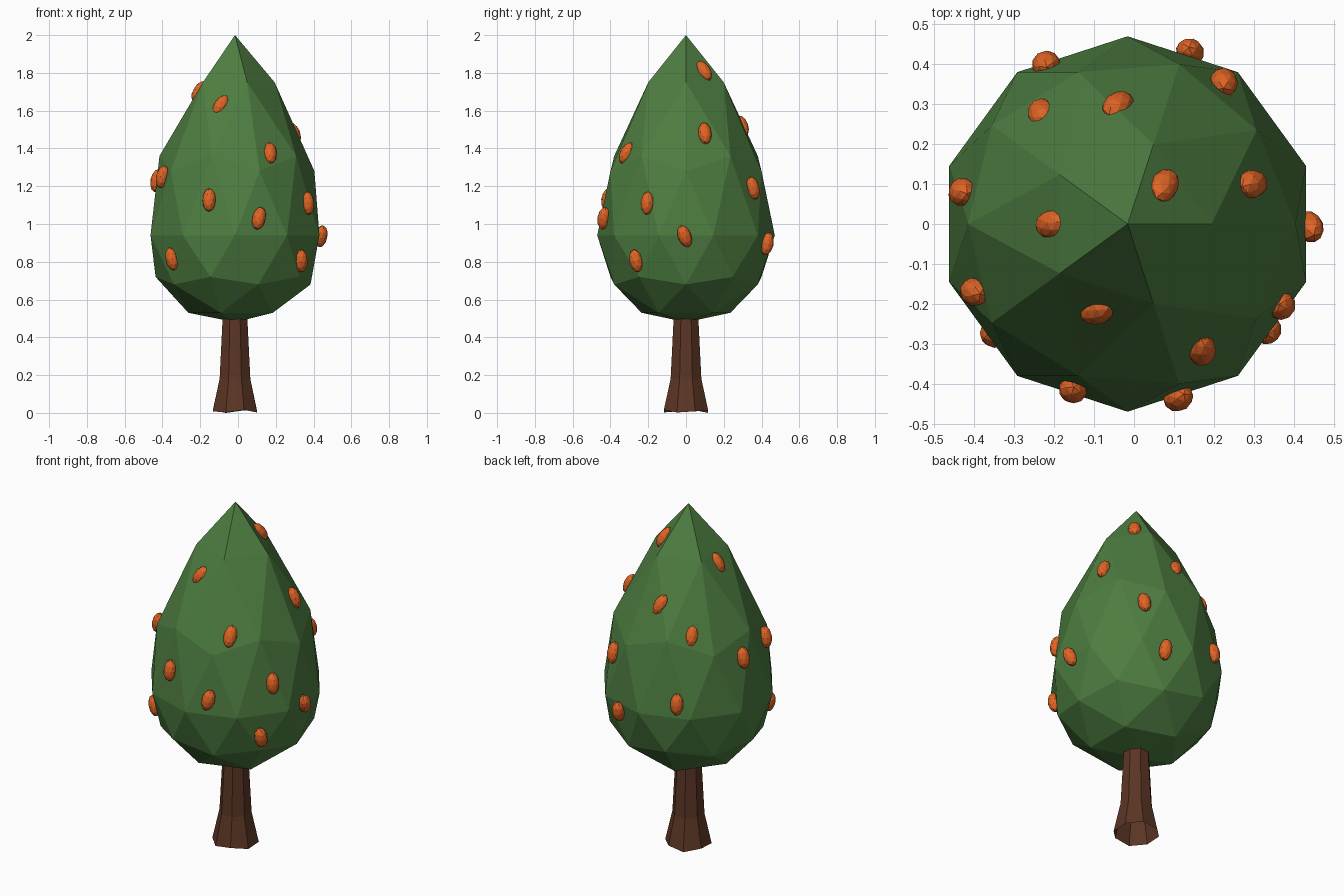
import bpy, bmesh, math
from mathutils import Vector, Matrix
from mathutils.bvhtree import BVHTree

if "Cube" in bpy.data.objects:
    bpy.data.objects.remove(bpy.data.objects["Cube"])

CX = -0.016  # tree axis


def material(name, rgb):
    m = bpy.data.materials.new(name)
    m.diffuse_color = (*rgb, 1)
    m.use_nodes = True
    m.node_tree.nodes["Principled BSDF"].inputs["Base Color"].default_value = m.diffuse_color
    return m


def add_object(name, bm, mat):
    me = bpy.data.meshes.new(name)
    bm.to_mesh(me)
    me.materials.append(mat)
    ob = bpy.data.objects.new(name, me)
    bpy.context.collection.objects.link(ob)
    return ob


leaf_green = material("leaf green", (0.075, 0.205, 0.052))
bark_brown = material("bark brown", (0.105, 0.036, 0.018))
fruit_orange = material("fruit orange", (0.74, 0.127, 0.018))

# Foliage: low-poly sphere whose rings are stretched into a teardrop
RINGS = [(-1, 0.48, 1), (-0.851, 0.53, 1), (-0.526, 0.68, 1), (-0.447, 0.72, 1),
         (0, 0.94, 1), (0.447, 1.28, 1), (0.526, 1.36, 1), (0.851, 1.75, 0.85), (1, 2.0, 1)]
crown = bmesh.new()
bmesh.ops.create_icosphere(crown, subdivisions=2, radius=1)
for v in crown.verts:
    _, z, k = min(RINGS, key=lambda r: abs(r[0] - v.co.z))
    v.co = Vector((v.co.x * 0.47 * k + CX, v.co.y * 0.47 * k, z))
crown.normal_update()
surface = BVHTree.FromBMesh(crown)
add_object("foliage", crown, leaf_green)

# Trunk: octagonal tube with a flared, slightly uneven open foot
trunk = bmesh.new()
N = 8
loops = []
for radius, z in [(0.127, 0.0), (0.088, 0.18), (0.072, 0.48), (0.068, 0.58)]:
    loop = []
    for i in range(N):
        a = math.tau * (i + 0.5) / N
        dz = 0.008 * (1 - math.cos(a * 3 + 0.4)) if z == 0 else 0
        loop.append(trunk.verts.new((CX + radius * math.cos(a), radius * math.sin(a), z + dz)))
    loops.append(loop)
for lo, hi in zip(loops, loops[1:]):
    for i in range(N):
        j = (i + 1) % N
        trunk.faces.new((lo[i], lo[j], hi[j], hi[i]))
add_object("trunk", trunk, bark_brown)

# Fruits: x, y, z and lean in degrees, lying along the foliage surface
FRUITS = [
    (-0.09, -0.215, 1.63, 25), (0.17, -0.315, 1.375, 12), (-0.153, -0.415, 1.127, 0),
    (0.111, -0.435, 1.03, 15), (-0.35, -0.275, 0.815, -8), (0.335, -0.265, 0.805, -10),
    (0.37, -0.205, 1.11, 0), (-0.40, -0.17, 1.25, 8), (-0.43, 0.08, 1.23, 0),
    (0.44, -0.007, 0.935, -20), (-0.205, 0.0, 1.70, -5), (0.295, 0.10, 1.48, 0),
    (0.075, 0.095, 1.81, -12), (0.225, 0.355, 1.19, -8), (0.14, 0.43, 0.895, 5),
    (-0.04, 0.295, 1.52, 20), (-0.23, 0.275, 1.38, 8), (-0.22, 0.40, 1.02, 0)]
bm = bmesh.new()
bmesh.ops.create_icosphere(bm, subdivisions=2, radius=1)
bmesh.ops.scale(bm, vec=(0.034, 0.036, 0.062), verts=bm.verts)
for n, (x, y, z, lean) in enumerate(FRUITS):
    pos = Vector((x, y, z))
    normal = surface.find_nearest(pos)[1]
    up = (Vector((0, 0, 1)) - normal * normal.z).normalized()
    up = Matrix.Rotation(math.radians(-lean), 3, normal) @ up
    side = up.cross(normal)
    rot = Matrix((normal, side, up)).transposed().to_4x4()
    ob = add_object(f"fruit_{n + 1}", bm, fruit_orange)
    ob.matrix_world = Matrix.Translation(pos) @ rot
